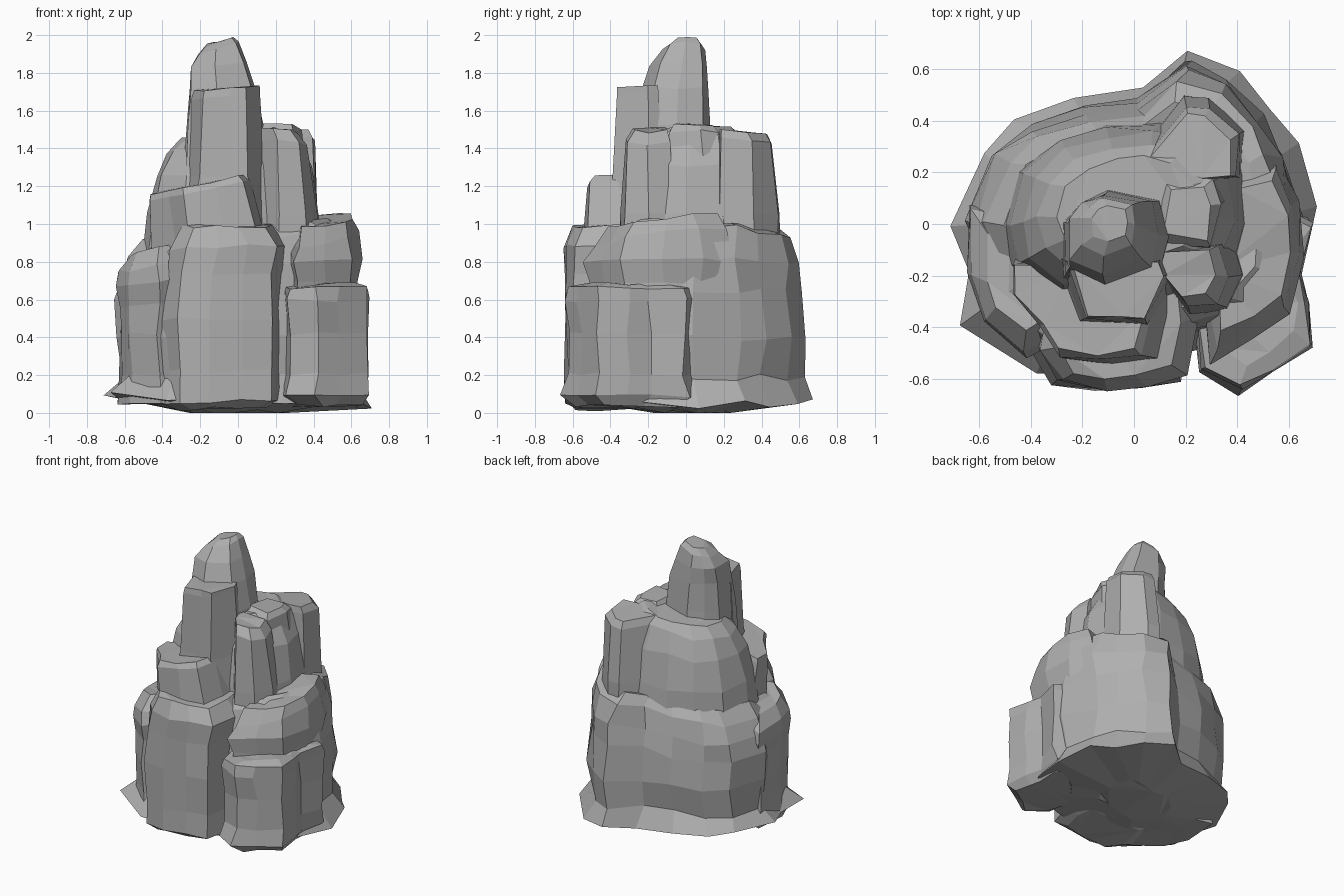
import bpy, bmesh, random
from mathutils import Vector

random.seed(4)
if "Cube" in bpy.data.objects:
    bpy.data.objects.remove(bpy.data.objects["Cube"])

stone = bpy.data.materials.new("grey stone")
stone.use_nodes = True
grey = (0.43, 0.43, 0.43, 1)
stone.diffuse_color = grey
stone.node_tree.nodes["Principled BSDF"].inputs["Base Color"].default_value = grey


def level(z, size=1, dx=0, dy=0, tilt_x=0, tilt_y=0):
    """One ring of a rock: height, size, sideways shift and slope."""
    return z, size, Vector((dx, dy)), Vector((tilt_x, tilt_y))


def rock(name, outline, levels, rough=0.012):
    """Stack scaled copies of a plan outline into a faceted rock."""
    points = [Vector(p) for p in outline]
    centre = sum(points, Vector((0, 0))) / len(points)
    bm = bmesh.new()
    rings = []
    for z, size, shift, tilt in levels:
        ring = []
        for p in points:
            arm = (p - centre) * size
            spot = centre + arm + shift
            noise = [random.uniform(-rough, rough) for _ in range(3)]
            height = max(0, z + arm.dot(tilt) + noise[2])
            ring.append(bm.verts.new((spot.x + noise[0], spot.y + noise[1], height)))
        rings.append(ring)
    count = len(points)
    for low, high in zip(rings, rings[1:]):
        for i in range(count):
            j = (i + 1) % count
            bm.faces.new((low[i], low[j], high[j], high[i]))
    bm.faces.new(rings[0][::-1])
    bm.faces.new(rings[-1])
    bmesh.ops.triangulate(bm, faces=[f for f in bm.faces if len(f.verts) > 4])
    bmesh.ops.recalc_face_normals(bm, faces=bm.faces)
    mesh = bpy.data.meshes.new(name)
    bm.to_mesh(mesh)
    bm.free()
    mesh.materials.append(stone)
    obj = bpy.data.objects.new(name, mesh)
    bpy.context.collection.objects.link(obj)
    return obj


# Broad lower drum with flared foot and sloping shelf
rock("lower_drum",
     [(-.63, 0), (-.53, .26), (-.4, .36), (-.2, .43), (.03, .46), (.2, .61),
      (.36, .54), (.48, .4), (.56, .27), (.62, .05), (.58, -.2), (.48, -.36),
      (.2, -.42), (-.1, -.5), (-.35, -.5), (-.58, -.33), (-.56, -.15)],
     [level(0, .4), level(.07, 1.13, tilt_x=-.04), level(.19, 1), level(.4, 1.03),
      level(.62, 1.01, tilt_x=.05), level(.76, 1, tilt_x=.1),
      level(.9, .92, tilt_x=.15), level(.96, .78, tilt_x=.12)], .02)

# Middle tier standing on the shelf
rock("middle_tier",
     [(-.5, 0), (-.45, .2), (-.3, .33), (-.1, .38), (.1, .4), (.3, .38),
      (.43, .2), (.45, 0), (.38, -.2), (.1, -.3), (-.3, -.3), (-.47, -.17)],
     [level(.8), level(1.05, .97), level(1.28, .86, tilt_x=.08),
      level(1.42, .72, tilt_x=.12), level(1.49, .55, tilt_x=.1)])

# Summit spire, leaning back with a slanted crown
rock("summit_spire",
     [(-.27, 0), (-.2, .08), (-.1, .13), (.1, .09), (.13, -.05), (.1, -.2),
      (-.1, -.27), (-.26, -.2)],
     [level(1.3, 1.05), level(1.52), level(1.72, .88, -.01, .01),
      level(1.84, .76, -.03, .03, .1), level(1.93, .54, -.03, .05, .3),
      level(1.97, .36, -.02, .06, .3)], .006)

# Front columns, stepping down toward the foot
rock("front_column",
     [(-.26, -.14), (.1, -.14), (.12, -.2), (.04, -.37), (-.04, -.37), (-.19, -.36)],
     [level(.9, 1.4), level(1.25, 1.12), level(1.68, 1, tilt_x=.12),
      level(1.72, .94, tilt_x=.08)], .006)
rock("front_ledge",
     [(-.47, -.15), (-.2, -.15), (.08, -.2), (.07, -.35), (.03, -.51), (-.12, -.53),
      (-.29, -.51), (-.36, -.4), (-.47, -.28)],
     [level(.6, 1.15, .06), level(.9, 1.12, .05), level(1.18, 1, tilt_x=.2),
      level(1.21, .92, -.01, .01, .2)], .008)
rock("front_buttress",
     [(-.35, -.2), (.2, -.2), (.23, -.36), (.18, -.6), (.02, -.63), (-.15, -.64),
      (-.31, -.62), (-.39, -.48)],
     [level(.02, .7), level(.06, 1.04), level(.22), level(.5, 1.02),
      level(.74, .99, .01), level(.88, .97, .03, 0, .06),
      level(.99, .76, .02, .01)], .014)

# Rear and side pillars leaning on the middle tier
rock("rear_pillar",
     [(.01, .26), (.28, .16), (.41, .18), (.42, .36), (.29, .48), (.2, .49)],
     [level(.85, 1.06), level(1.05, 1.02), level(1.44, .88, 0, -.01, 0, -.1),
      level(1.49, .76, -.01, -.02, 0, -.1)], .008)
rock("side_pillar",
     [(.1, -.1), (.36, -.08), (.4, -.2), (.34, -.31), (.22, -.32), (.13, -.2)],
     [level(.8, 1.3), level(1.05, 1.18), level(1.44, .94, -.02, 0, -.12),
      level(1.5, .74, -.05, .01, -.1)], .008)
rock("cap_stone",
     [(.08, -.08), (.3, -.1), (.34, .08), (.3, .18), (.1, .18)],
     [level(1.35, 1.1), level(1.49, 1), level(1.53, .7)])

# Overhanging shelf and low boulder on the left flank
rock("upper_boulder",
     [(.26, -.22), (.38, .2), (.55, .24), (.63, .08), (.65, -.12), (.6, -.34),
      (.46, -.45), (.3, -.53)],
     [level(.55, .92), level(.69, .94), level(.8, 1.02, 0, 0, .05),
      level(.93, .93, 0, .01, .15, .1), level(1.02, .74, 0, .02, .1, .1)])
rock("lower_boulder",
     [(.24, -.32), (.4, -.1), (.58, .06), (.68, 0), (.64, -.19), (.68, -.31),
      (.68, -.47), (.53, -.57), (.42, -.64), (.26, -.56)],
     [level(.04, .8), level(.09, 1.05), level(.2, .98), level(.42, .97),
      level(.6, 1.01), level(.66, .96), level(.68, .7)], .014)

# Bulging crag that narrows below on the right flank
rock("flank_crag",
     [(-.63, .05), (-.4, 0), (-.33, -.45), (-.42, -.5), (-.57, -.37), (-.63, -.2)],
     [level(.05, 1.05), level(.2, .96), level(.42, .97), level(.57, .97),
      level(.69, 1.07, tilt_x=.15), level(.77, 1, tilt_x=.2),
      level(.86, .7, .02, 0, .2)])
